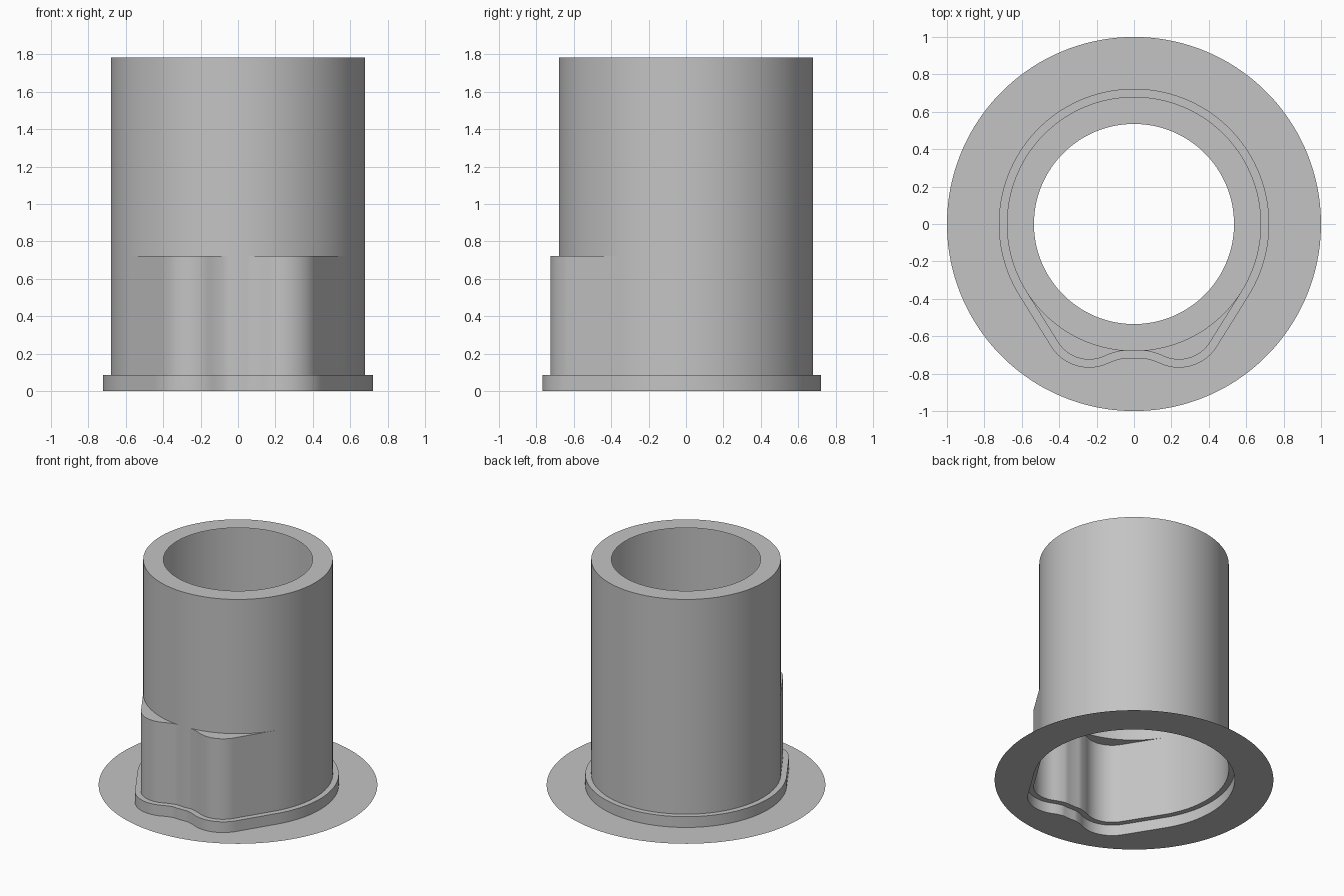
import bpy, bmesh
from math import cos, sin, radians, degrees, atan2, hypot

cube = bpy.data.objects.get("Cube")
if cube:
    bpy.data.objects.remove(cube)

TUBE_R, BORE_R, BRIM_R, LIP = 0.68, 0.535, 1.0, 0.043
COLLAR_Z, SHOULDER_Z, TOP_Z = 0.085, 0.722, 1.785
LEAVE = -32                      # angle where the flat flank leaves the tube
LOBE_X, LOBE_Y, DIP_Y = 0.24, -0.725, -0.672

# Lobe radius from tangency with the flank, hollow radius from tangency with the lobe
nx, ny = cos(radians(LEAVE)), sin(radians(LEAVE))
LOBE_R = (TUBE_R - LOBE_X * nx - LOBE_Y * ny) / (1 + ny)
LOBE_CY = LOBE_Y + LOBE_R
gap = LOBE_CY - DIP_Y
HOLLOW_R = (LOBE_X ** 2 + gap ** 2 - LOBE_R ** 2) / (2 * (LOBE_R - gap))
HOLLOW_CY = DIP_Y - HOLLOW_R
TURN = degrees(atan2(HOLLOW_CY - LOBE_CY, -LOBE_X))

grey = bpy.data.materials.new("plain grey")
grey.use_nodes = True
colour = (0.55, 0.55, 0.55, 1)
grey.diffuse_color = colour
grey.node_tree.nodes["Principled BSDF"].inputs["Base Color"].default_value = colour


def arc(cx, cy, r, start, end, steps):
    """Points on an arc by normal angle; a negative radius is a hollow."""
    angles = [radians(start + (end - start) * i / steps) for i in range(steps + 1)]
    return [(cx + r * cos(a), cy + r * sin(a)) for a in angles]


def outline(offset):
    """Round body with two front lobes, grown outward by offset."""
    back = arc(0, 0, TUBE_R + offset, 90, LEAVE, 48)
    lobe = arc(LOBE_X, LOBE_CY, LOBE_R + offset, LEAVE, TURN, 20)
    hollow = arc(0, HOLLOW_CY, offset - HOLLOW_R, TURN, -90, 10)
    (x0, y0), (x1, y1) = back[-1], lobe[0]
    flank = [(x0 + (x1 - x0) * i / 10, y0 + (y1 - y0) * i / 10) for i in range(1, 10)]
    half = back + flank + lobe + hollow[1:]
    whole = half + [(-x, y) for x, y in half[-2:0:-1]]
    # never cut inside the round tube
    limit = TUBE_R + offset
    return [(x * k, y * k) for x, y in whole for k in [max(1, limit / hypot(x, y))]]


def circle(points, r):
    return [(x * r / hypot(x, y), y * r / hypot(x, y)) for x, y in points]


def skin(name, *rings):
    """Join rings of (points, height) with faces."""
    bm = bmesh.new()
    loops = [[bm.verts.new((x, y, z)) for x, y in pts] for pts, z in rings]
    for a, b in zip(loops, loops[1:]):
        for i in range(len(a)):
            j = (i + 1) % len(a)
            bm.faces.new((a[i], b[i], b[j], a[j]))
    bmesh.ops.remove_doubles(bm, verts=bm.verts, dist=0.0001)
    mesh = bpy.data.meshes.new(name)
    bm.to_mesh(mesh)
    bm.free()
    mesh.materials.append(grey)
    obj = bpy.data.objects.new(name, mesh)
    bpy.context.collection.objects.link(obj)
    bpy.ops.object.select_all(action='DESELECT')
    obj.select_set(True)
    bpy.context.view_layer.objects.active = obj
    bpy.ops.object.shade_smooth_by_angle(angle=radians(30))


body, collar = outline(0), outline(LIP)
tube = circle(body, TUBE_R)

# Thin flat brim around the base
skin("brim", (circle(collar, BRIM_R), 0), (collar, 0))
# Low collar with its ledge
skin("collar", (collar, 0), (collar, COLLAR_Z), (body, COLLAR_Z))
# Lobed lower sleeve with the shoulder on top
skin("lower_sleeve", (body, COLLAR_Z), (body, SHOULDER_Z), (tube, SHOULDER_Z))
# Round upper tube with its open top rim
skin("upper_tube", (tube, SHOULDER_Z), (tube, TOP_Z), (circle(body, BORE_R), TOP_Z))
